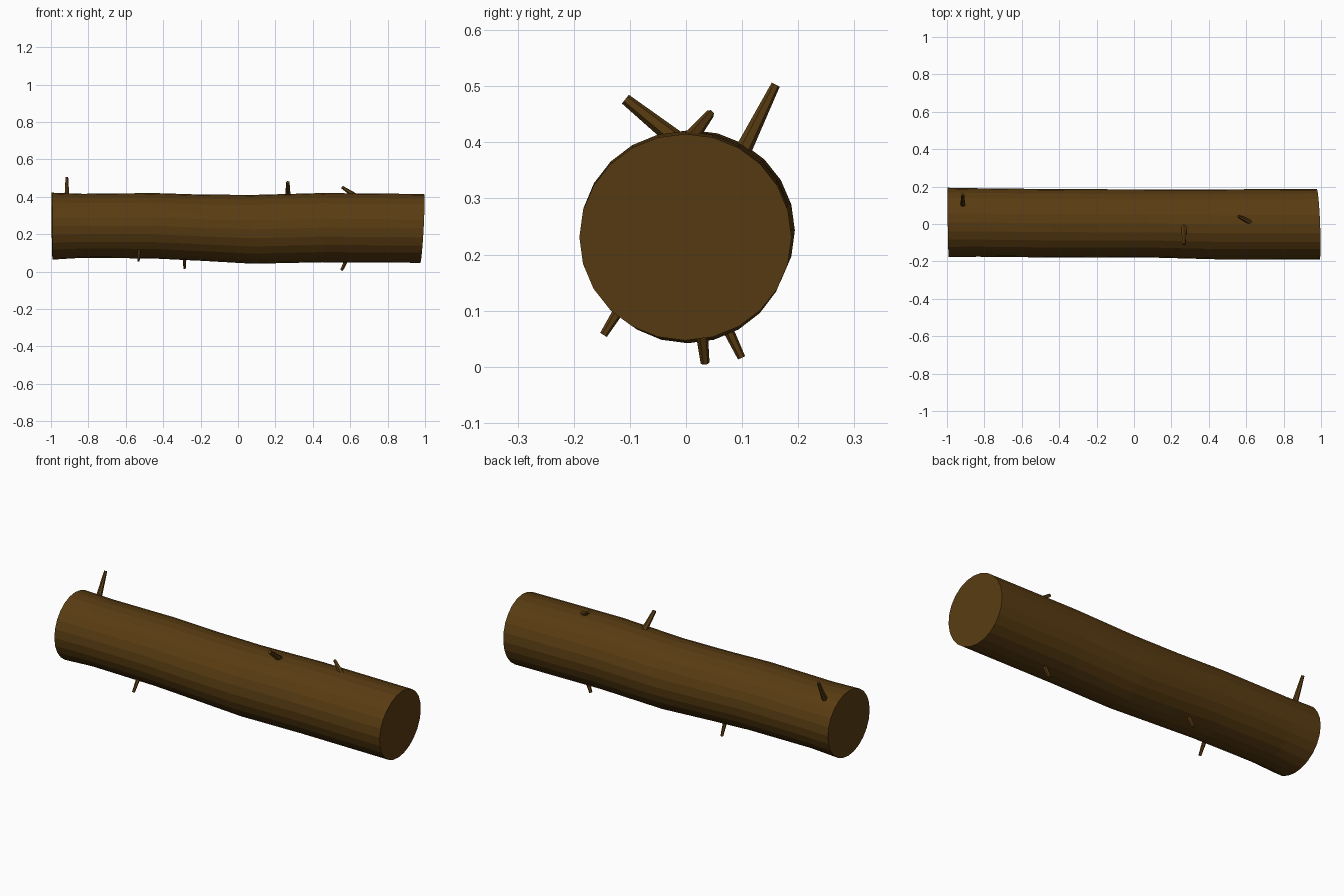
import bpy, bmesh, math
from mathutils import Vector

if "Cube" in bpy.data.objects:
    bpy.data.objects.remove(bpy.data.objects["Cube"])

bark = bpy.data.materials.new("brown bark")
bark.diffuse_color = (0.1, 0.045, 0.006, 1)
bark.use_nodes = True
bark.node_tree.nodes["Principled BSDF"].inputs["Base Color"].default_value = bark.diffuse_color


def loft(name, rings):
    """Skin a list of equal-sized point rings into a closed tube."""
    bm = bmesh.new()
    loops = [[bm.verts.new(p) for p in ring] for ring in rings]
    n = len(loops[0])
    for a, b in zip(loops, loops[1:]):
        for i in range(n):
            bm.faces.new((a[i], a[(i + 1) % n], b[(i + 1) % n], b[i]))
    bm.faces.new(loops[0])
    bm.faces.new(loops[-1])
    bmesh.ops.recalc_face_normals(bm, faces=bm.faces)
    mesh = bpy.data.meshes.new(name)
    bm.to_mesh(mesh)
    bm.free()
    mesh.materials.append(bark)
    obj = bpy.data.objects.new(name, mesh)
    bpy.context.collection.objects.link(obj)
    return obj


# Trunk: x, centre y, centre z, radius y, radius z, slant of the cut in y and z
SIDES = 24
sections = [
    (-0.994, 0.009, 0.243, 0.185, 0.179, -0.015, -0.012),
    (-0.83, 0.008, 0.245, 0.183, 0.171, 0, 0),
    (-0.45, 0.004, 0.245, 0.183, 0.175, 0, 0),
    (-0.20, 0.003, 0.235, 0.183, 0.177, 0, 0),
    (0.08, 0.003, 0.226, 0.182, 0.184, 0, 0),
    (0.45, -0.002, 0.235, 0.187, 0.185, 0, 0),
    (0.985, -0.001, 0.231, 0.189, 0.184, -0.04, 0.055),
]
rings = []
for x, cy, cz, ry, rz, sy, sz in sections:
    ring = []
    for i in range(SIDES):
        a = 2 * math.pi * i / SIDES
        dy, dz = ry * math.cos(a), rz * math.sin(a)
        ring.append((x + sy * dy + sz * dz, cy + dy, cz + dz))
    rings.append(ring)
loft("log_trunk", rings)


def twig(name, base, tip, r0, r1):
    """Tapered broken-off twig, started a little inside the trunk."""
    base, tip = Vector(base), Vector(tip)
    d = (tip - base).normalized()
    u = d.cross(Vector((1, 0.1, 0))).normalized()
    v = d.cross(u)
    rings = []
    for c, r in ((base - d * 0.03, r0), (tip, r1)):
        rings.append([c + r * (u * math.cos(k * math.pi / 3) + v * math.sin(k * math.pi / 3))
                      for k in range(6)])
    loft(name, rings)


# Upper twigs
twig("upper_twig_left", (-0.915, 0.105, 0.392), (-0.915, 0.16, 0.503), 0.016, 0.008)
twig("upper_twig_middle", (0.267, -0.03, 0.415), (0.267, -0.108, 0.477), 0.017, 0.010)
twig("upper_twig_right", (0.61, 0.015, 0.416), (0.557, 0.043, 0.451), 0.015, 0.008)
# Lower twigs
twig("lower_twig_left", (-0.53, -0.120, 0.100), (-0.532, -0.147, 0.057), 0.011, 0.007)
twig("lower_twig_middle", (-0.285, 0.075, 0.066), (-0.286, 0.099, 0.016), 0.011, 0.007)
twig("lower_twig_right", (0.575, 0.029, 0.052), (0.554, 0.034, 0.007), 0.012, 0.008)
